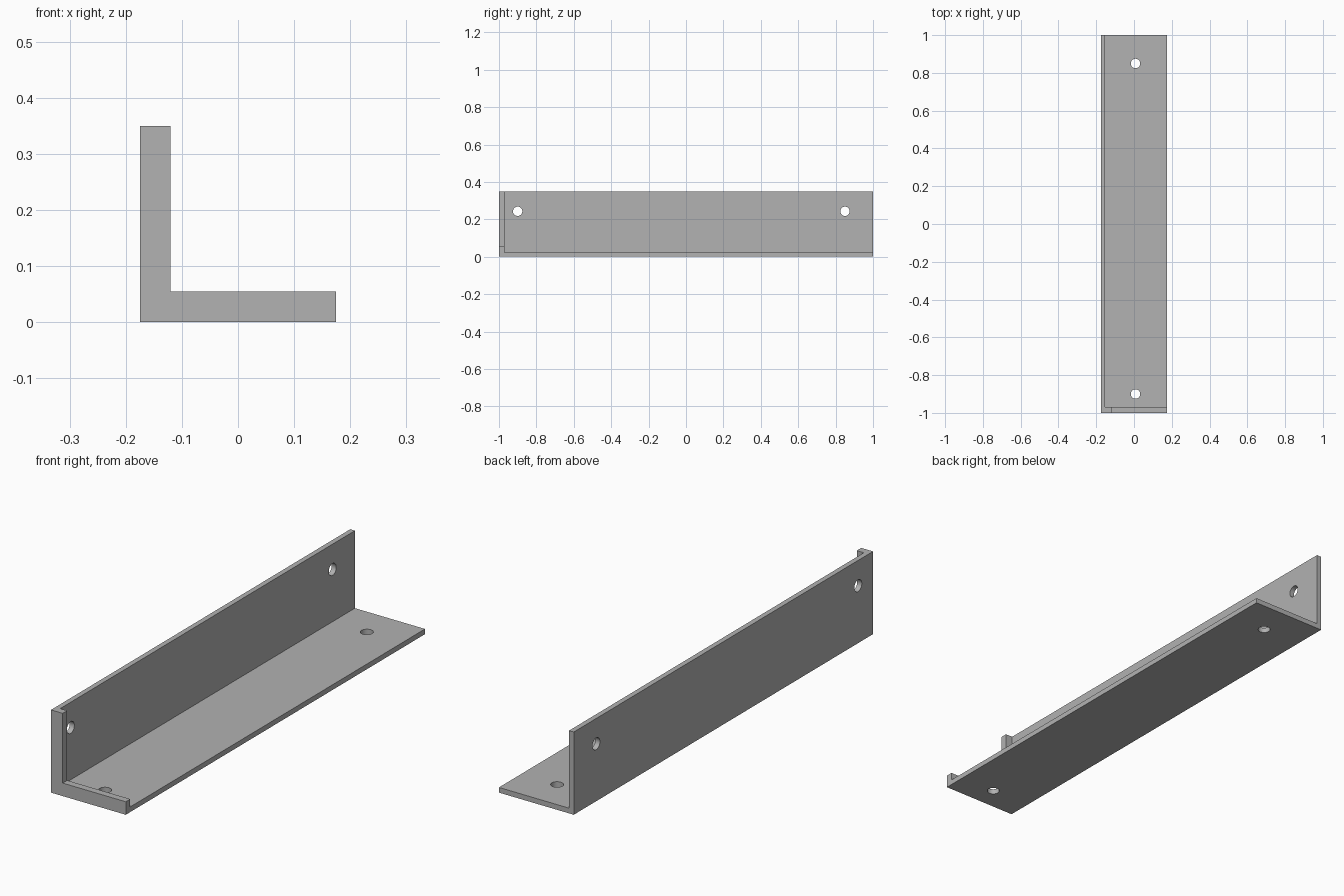
import bpy
import bmesh
import math
from mathutils import Matrix

if "Cube" in bpy.data.objects:
    bpy.data.objects.remove(bpy.data.objects["Cube"], do_unlink=True)

HALF, HEIGHT = 0.175, 0.35      # half width and height of the angle
SHEET, LIP = 0.022, 0.055       # thickness of the sheet and of the end lip
LIP_END = -0.97
HOLE_R = 0.025

grey = bpy.data.materials.new("plain grey")
grey.use_nodes = True
grey.diffuse_color = (0.445, 0.445, 0.445, 1)
grey.node_tree.nodes["Principled BSDF"].inputs["Base Color"].default_value = grey.diffuse_color


def finish(name, bm):
    bmesh.ops.recalc_face_normals(bm, faces=bm.faces)
    mesh = bpy.data.meshes.new(name)
    bm.to_mesh(mesh)
    bm.free()
    mesh.materials.append(grey)
    obj = bpy.data.objects.new(name, mesh)
    bpy.context.collection.objects.link(obj)
    return obj


def angle_section(name, t, y0, y1):
    """L-shaped profile of thickness t, extruded along y."""
    profile = [(-HALF, 0), (HALF, 0), (HALF, t),
               (t - HALF, t), (t - HALF, HEIGHT), (-HALF, HEIGHT)]
    bm = bmesh.new()
    face = bm.faces.new([bm.verts.new((x, y0, z)) for x, z in profile])
    ext = bmesh.ops.extrude_face_region(bm, geom=[face], use_keep_orig=True)
    verts = [v for v in ext["geom"] if isinstance(v, bmesh.types.BMVert)]
    bmesh.ops.translate(bm, verts=verts, vec=(0, y1 - y0, 0))
    return finish(name, bm)


def hole_cutter(name, place):
    bm = bmesh.new()
    bmesh.ops.create_cone(bm, cap_ends=True, segments=32, radius1=HOLE_R,
                          radius2=HOLE_R, depth=0.1, matrix=place)
    return finish(name, bm)


def combine(target, tool, operation):
    mod = target.modifiers.new(operation.lower(), "BOOLEAN")
    mod.object, mod.operation, mod.solver = tool, operation, "EXACT"
    bpy.context.view_layer.objects.active = target
    bpy.ops.object.modifier_apply(modifier=mod.name)
    bpy.data.objects.remove(tool, do_unlink=True)


# Thin angle with a thicker lip at the front end
bracket = angle_section("angle_bracket", SHEET, LIP_END, 1)
combine(bracket, angle_section("end_lip", LIP, -1, LIP_END), "UNION")

# Screw holes through the base and the upright wall
for y in (-0.9, 0.85):
    base = Matrix.Translation((0.008, y, 0))
    wall = Matrix.Translation((-HALF, y, 0.243)) @ Matrix.Rotation(math.pi / 2, 4, "Y")
    for place in (base, wall):
        combine(bracket, hole_cutter("hole_cutter", place), "DIFFERENCE")

# Smooth hole walls, crisp edges elsewhere
bpy.ops.object.select_all(action="DESELECT")
bracket.select_set(True)
bpy.context.view_layer.objects.active = bracket
bpy.ops.object.shade_smooth_by_angle(angle=math.radians(30))
